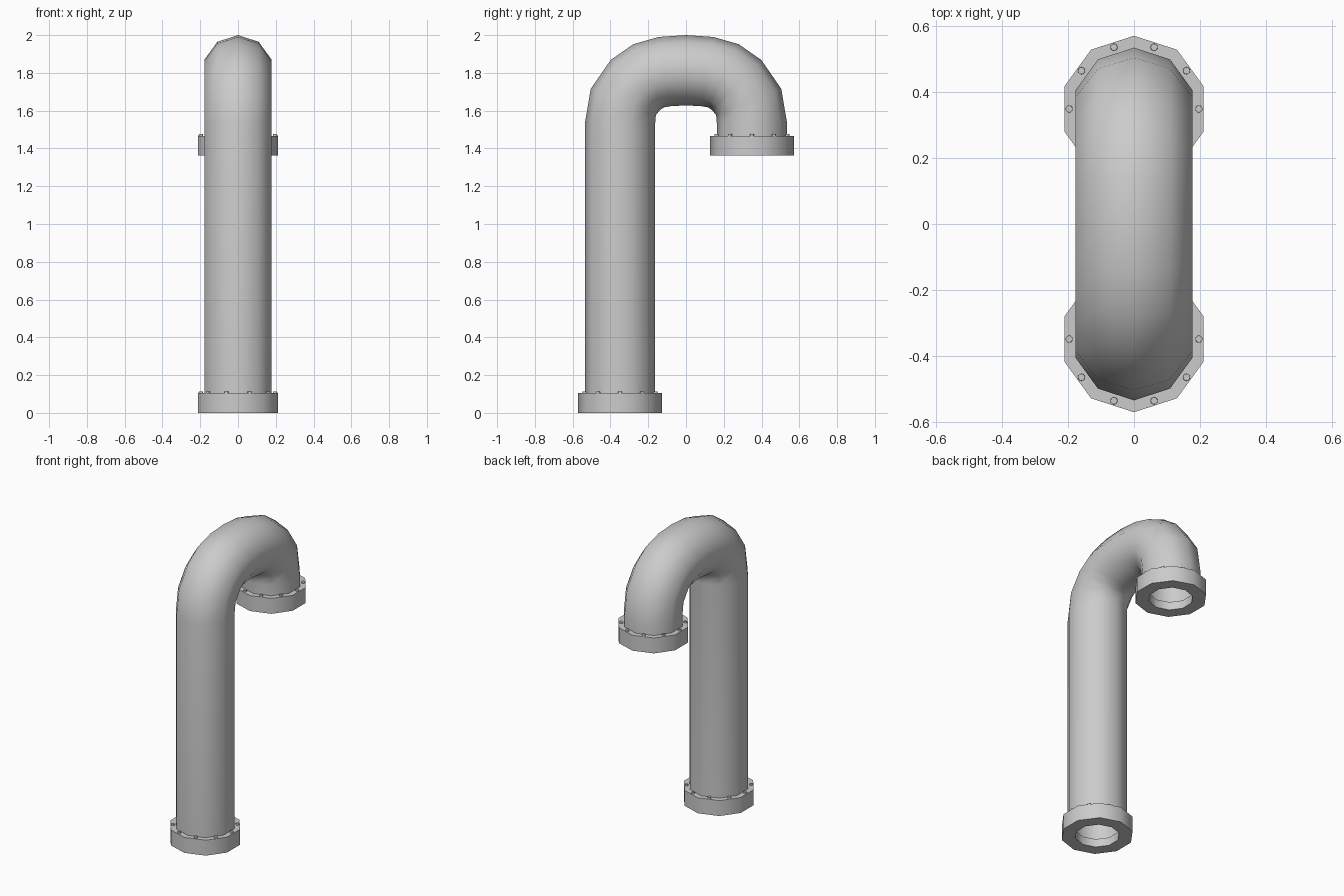
import bpy, bmesh
from math import sin, cos, pi, radians
from mathutils import Vector

SIDES = 10
REACH = 0.349        # distance of each pipe leg from the middle
PIPE_R, BORE_R = 0.186, 0.148
FLANGE_R, HOLE_R, FLANGE_H = 0.222, 0.137, 0.104
BOLT_RING = 0.197

cube = bpy.data.objects.get("Cube")
if cube:
    bpy.data.objects.remove(cube, do_unlink=True)

metal = bpy.data.materials.new("grey_metal")
metal.use_nodes = True
grey = (0.6, 0.6, 0.6, 1.0)
metal.diffuse_color = grey
bsdf = metal.node_tree.nodes["Principled BSDF"]
bsdf.inputs["Base Color"].default_value = grey
bsdf.inputs["Roughness"].default_value = 0.6


def finish(bm, name, location=(0, 0, 0)):
    """Turn a bmesh into a shaded object."""
    bmesh.ops.recalc_face_normals(bm, faces=bm.faces)
    mesh = bpy.data.meshes.new(name)
    bm.to_mesh(mesh)
    bm.free()
    mesh.materials.append(metal)
    obj = bpy.data.objects.new(name, mesh)
    obj.location = location
    bpy.context.collection.objects.link(obj)
    bpy.ops.object.select_all(action='DESELECT')
    obj.select_set(True)
    bpy.context.view_layer.objects.active = obj
    bpy.ops.object.shade_smooth_by_angle(angle=radians(42))
    return obj


def bridge(bm, rings, closed=False):
    """Join consecutive rings of vertices with quads."""
    pairs = list(zip(rings, rings[1:]))
    if closed:
        pairs.append((rings[-1], rings[0]))
    for a, b in pairs:
        for i in range(SIDES):
            j = (i + 1) % SIDES
            bm.faces.new((a[i], a[j], b[j], b[i]))


def pipe_ring(bm, station, radius):
    """Decagon across the pipe at a (y, z, heading) station."""
    y, z, heading = station
    a = radians(heading)
    outward = Vector((0, -sin(a), cos(a)))
    centre = Vector((0, y, z))
    ring = []
    for i in range(SIDES):
        t = 2 * pi * i / SIDES
        ring.append(bm.verts.new(centre + outward * radius * cos(t)
                                 + Vector((radius * sin(t), 0, 0))))
    return ring


def make_pipe():
    # Rising half of the bend, then the same half mirrored
    bend = [(-REACH, 1.535, 90), (-0.332, 1.646, 68), (-0.267, 1.737, 45),
            (-0.197, 1.785, 26), (-0.113, 1.807, 10)]
    stations = [(-REACH, 0.06, 90)] + bend + [(0, 1.814, 0)]
    stations += [(-y, z, -h) for y, z, h in reversed(bend)]
    stations.append((REACH, 1.42, -90))
    bm = bmesh.new()
    outer = [pipe_ring(bm, s, PIPE_R) for s in stations]
    inner = [pipe_ring(bm, s, BORE_R) for s in reversed(stations)]
    bridge(bm, outer + inner, closed=True)
    return finish(bm, "bent_pipe")


def make_flange(name, y, z):
    # Ring section with a lip around the opening
    profile = [(HOLE_R, 0), (FLANGE_R, 0), (FLANGE_R, FLANGE_H),
               (0.15, FLANGE_H), (0.15, 0.055), (HOLE_R, 0.055)]
    bm = bmesh.new()
    rings = []
    for r, h in profile:
        angles = [pi / 2 + 2 * pi * i / SIDES for i in range(SIDES)]
        rings.append([bm.verts.new((r * cos(t), r * sin(t), h)) for t in angles])
    bridge(bm, rings, closed=True)
    return finish(bm, name, (0, y, z))


def make_bolts(name, y, z):
    # One small bolt head at the middle of each flange side
    bm = bmesh.new()
    for i in range(SIDES):
        t = 2 * pi * i / SIDES
        made = bmesh.ops.create_cone(bm, cap_ends=True, segments=12,
                                     radius1=0.0115, radius2=0.0105, depth=0.02)
        bmesh.ops.translate(bm, verts=made["verts"],
                            vec=(BOLT_RING * cos(t), BOLT_RING * sin(t), 0))
    return finish(bm, name, (0, y, z + FLANGE_H))


make_pipe()
for label, y, z in (("base", -REACH, 0), ("outlet", REACH, 1.362)):
    make_flange(label + "_flange", y, z)
    make_bolts(label + "_bolts", y, z)
